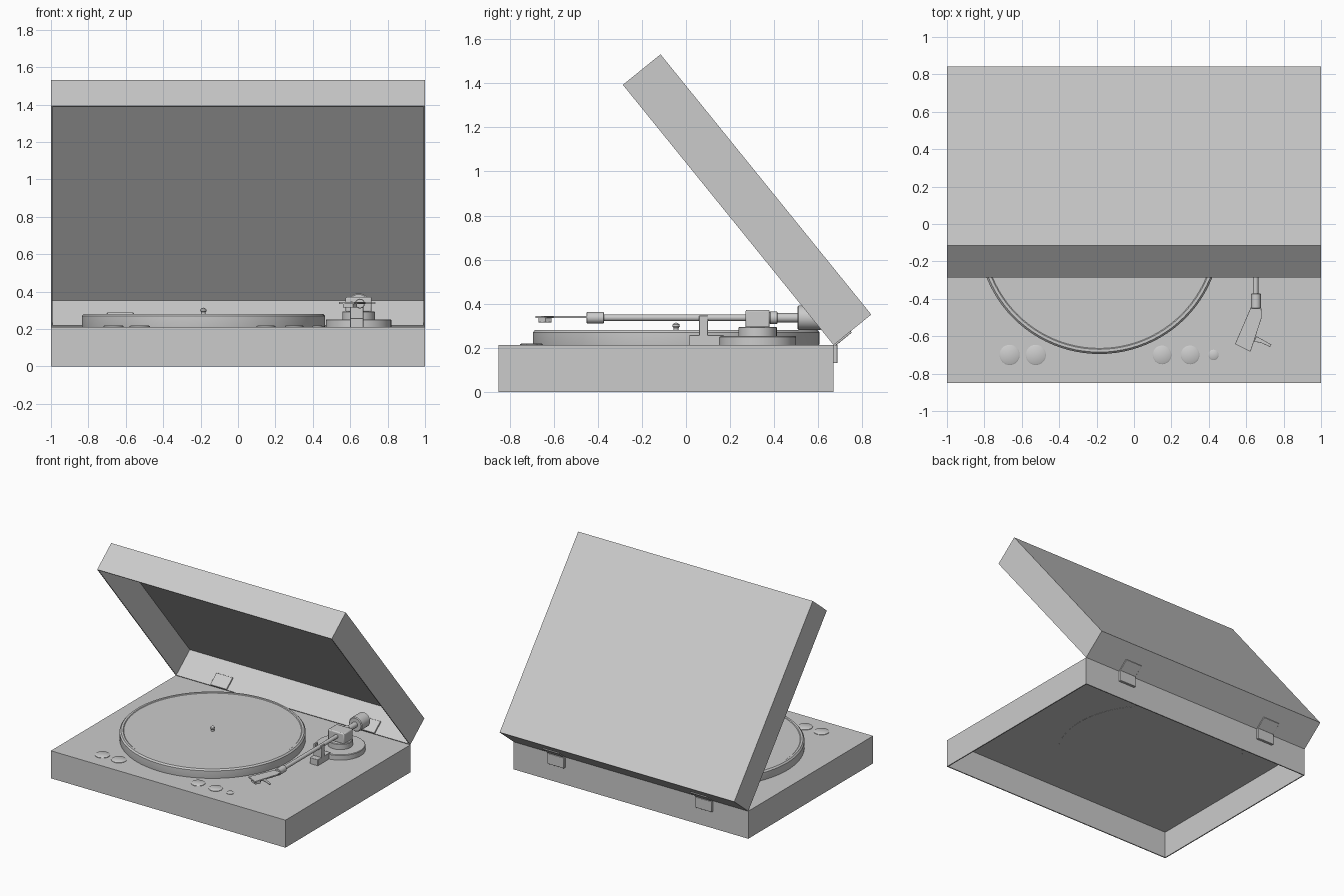
import bpy, bmesh, math
from mathutils import Vector, Matrix

if "Cube" in bpy.data.objects:
    bpy.data.objects.remove(bpy.data.objects["Cube"])


def finish(name, bm, bevel=0, smooth=True):
    bmesh.ops.recalc_face_normals(bm, faces=bm.faces)
    return link(name, bm, bevel, smooth)


def link(name, bm, bevel=0, smooth=True):
    me = bpy.data.meshes.new(name)
    bm.to_mesh(me)
    bm.free()
    ob = bpy.data.objects.new(name, me)
    bpy.context.collection.objects.link(ob)
    if bevel:
        m = ob.modifiers.new("edge_round", 'BEVEL')
        m.width, m.segments, m.limit_method = bevel, 2, 'ANGLE'
    if smooth:
        bpy.ops.object.select_all(action='DESELECT')
        ob.select_set(True)
        bpy.context.view_layer.objects.active = ob
        bpy.ops.object.shade_smooth_by_angle(angle=math.radians(35))
    return ob


def box_bm(x, y, z):
    bm = bmesh.new()
    bmesh.ops.create_cube(bm, size=1)
    for v in bm.verts:
        v.co = Vector(r[0] if c < 0 else r[1] for r, c in zip((x, y, z), v.co))
    return bm


def box(name, x, y, z, bevel=0.003):
    return finish(name, box_bm(x, y, z), bevel)


def open_box(name, x, y, z):
    """Thin shell without a floor."""
    bm = box_bm(x, y, z)
    bm.normal_update()
    floor = [f for f in bm.faces if f.normal.z < -0.5]
    bmesh.ops.delete(bm, geom=floor, context='FACES')
    ob = link(name, bm, 0, False)
    m = ob.modifiers.new("wall", 'SOLIDIFY')
    m.thickness, m.offset, m.use_even_offset = 0.008, -1, True
    return ob


def lathe(name, profile, loc, steps=48, axis_y=False):
    """Spin (radius, height) points around z, or around y."""
    bm = bmesh.new()
    vs = [bm.verts.new((r, 0, h)) for r, h in profile]
    es = [bm.edges.new(p) for p in zip(vs, vs[1:])]
    bmesh.ops.spin(bm, geom=vs + es, axis=(0, 0, 1), cent=(0, 0, 0),
                   angle=math.tau, steps=steps)
    bmesh.ops.remove_doubles(bm, verts=bm.verts, dist=1e-5)
    if axis_y:
        bm.transform(Matrix.Rotation(-math.pi / 2, 4, 'X'))
    bm.transform(Matrix.Translation(loc))
    return finish(name, bm)


def disc(name, r, h, loc, chamfer=0.004, axis_y=False, steps=48):
    c = chamfer
    return lathe(name, [(0, 0), (r - c, 0), (r, c), (r, h - c), (r - c, h), (0, h)],
                 loc, steps, axis_y)


def plate(name, points, z0, z1):
    """Extruded outline."""
    bm = bmesh.new()
    f = bm.faces.new([bm.verts.new((x, y, z0)) for x, y in points])
    ext = bmesh.ops.extrude_face_region(bm, geom=[f])['geom']
    bmesh.ops.translate(bm, vec=(0, 0, z1 - z0),
                        verts=[g for g in ext if isinstance(g, bmesh.types.BMVert)])
    return finish(name, bm, 0.001)


# plinth and tilted dust cover, both hollow
open_box("plinth", (-1, 1), (-0.85, 0.67), (0, 0.212))
hinge = Vector((0, 0.67, 0.212))
tilt = math.radians(-51)
lid = open_box("dust_cover", (-1, 1), (-1.52, 0), (0, 0.22))
lid.location, lid.rotation_euler.x = hinge, tilt

# hinges
for side, x in (("left", -0.63), ("right", 0.63)):
    xr = (x - 0.07, x + 0.07)
    box("hinge_base_" + side, xr, (0.66, 0.688), (0.13, 0.212))
    leaf = box("hinge_leaf_" + side, xr, (-0.018, 0.008), (0, 0.10))
    leaf.location, leaf.rotation_euler.x = hinge, tilt

# platter with recessed mat, and spindle
centre = (-0.185, -0.045, 0)
lathe("platter", [(0, 0.203), (0.647, 0.203), (0.65, 0.216), (0.65, 0.27), (0.64, 0.281),
                  (0.625, 0.281), (0.62, 0.277), (0, 0.277)], centre, 96)
lathe("spindle", [(0, 0.27), (0.012, 0.27), (0.012, 0.29), (0.017, 0.297),
                  (0.015, 0.306), (0.008, 0.312), (0, 0.314)], centre, 24)

# flat control buttons
for i, (x, r) in enumerate([(-0.665, 0.054), (-0.525, 0.054), (0.15, 0.05),
                            (0.30, 0.05), (0.425, 0.028)]):
    lathe(f"button_{i + 1}", [(0, 0.205), (r, 0.205), (r, 0.215), (r - 0.006, 0.219), (0, 0.219)],
          (x, -0.70, 0), 32)

# tonearm base
ax, ay, az = 0.645, 0.325, 0.336
disc("tonearm_base", 0.175, 0.045, (ax, ay, 0.207))
disc("tonearm_turret", 0.087, 0.05, (ax, ay, 0.245))
box("pivot_housing", (ax - 0.07, ax + 0.07), (0.27, 0.38), (0.29, 0.372), 0.008)

# arm rest
box("arm_rest_foot", (0.60, 0.67), (0.015, 0.17), (0.207, 0.258))
box("arm_rest_post", (0.60, 0.67), (0.06, 0.10), (0.25, 0.328))
for side, x in (("left", 0.607), ("right", 0.663)):
    box("arm_rest_prong_" + side, (x - 0.007, x + 0.007), (0.06, 0.10), (0.32, 0.346), 0.002)

# arm tube, rear stub, counterweight and collar
disc("arm_tube", 0.015, 0.70, (0.65, -0.40, az), 0.002, True, 24)
disc("rear_stub", 0.021, 0.16, (ax, 0.37, az), 0.002, True, 24)
disc("rear_collar", 0.029, 0.035, (ax, 0.38, az), 0.003, True, 32)
disc("counterweight", 0.055, 0.11, (ax, 0.505, az), 0.006, True)
disc("headshell_collar", 0.026, 0.08, (0.652, -0.452, az), 0.003, True, 32)

# headshell, finger lift and cartridge
plate("headshell", [(0.625, -0.445), (0.68, -0.445), (0.683, -0.50),
                    (0.623, -0.683), (0.54, -0.642)], 0.334, 0.345)
plate("finger_lift", [(0.655, -0.60), (0.735, -0.645), (0.727, -0.657), (0.675, -0.634),
                      (0.64, -0.63)], 0.337, 0.343)
plate("cartridge", [(0.575, -0.63), (0.622, -0.61), (0.637, -0.638), (0.615, -0.67),
                    (0.562, -0.645)], 0.315, 0.336)
